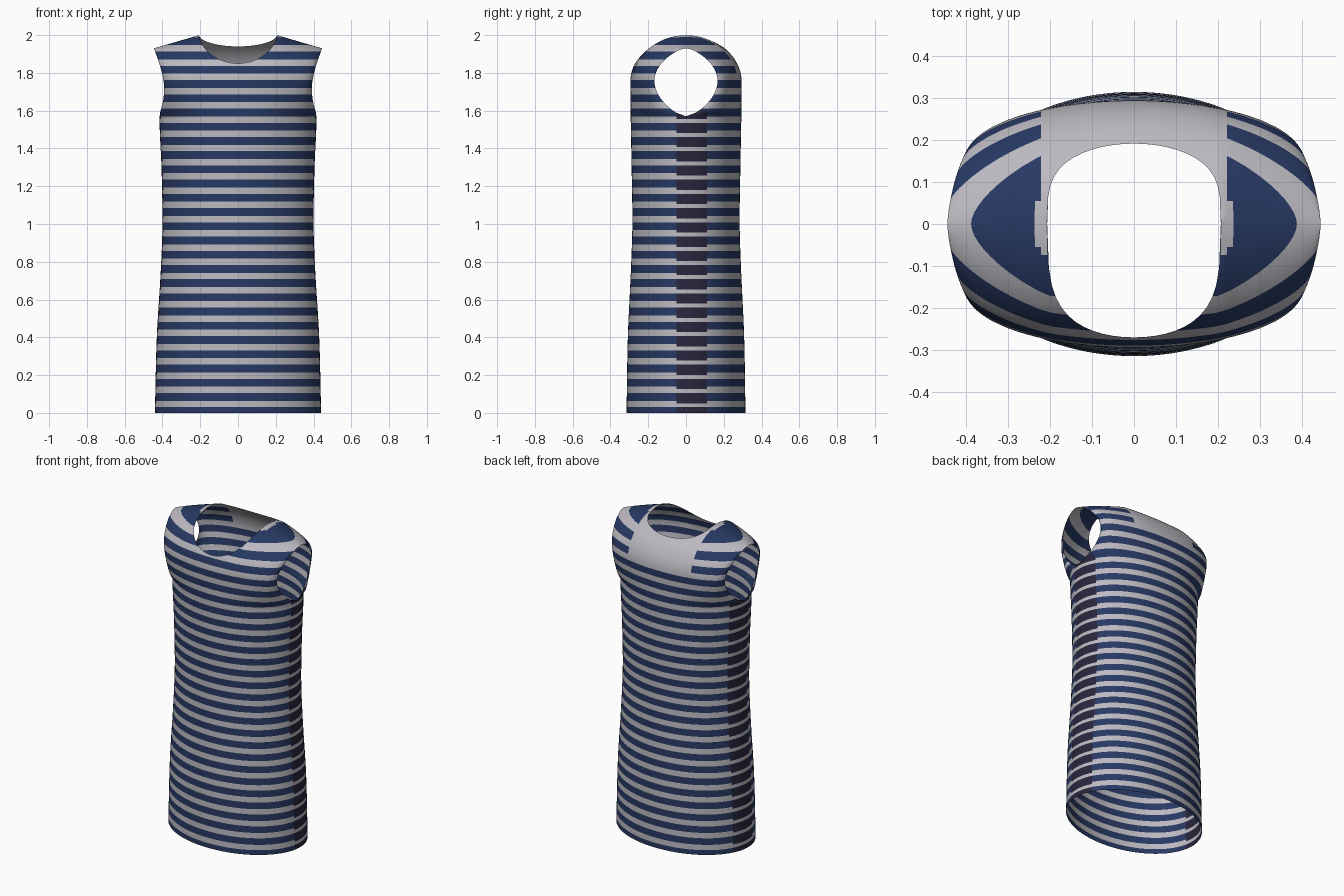
import bpy, bmesh, math

if "Cube" in bpy.data.objects:
    bpy.data.objects.remove(bpy.data.objects["Cube"])

ARM, TOP = 1.57, 2.0            # underarm height, shoulder height
PERIOD, START, LIGHT, THIN = 0.0753, 0.03, 0.034, 0.021   # stripe layout
NECK_X = 0.207


def curve(points, z):
    """Smooth (Catmull-Rom style) lookup of a value by height."""
    n = len(points)
    i = 0
    while i < n - 2 and z > points[i + 1][0]:
        i += 1
    (z0, v0), (z1, v1) = points[i], points[i + 1]

    def slope(k):
        a, b = points[max(k - 1, 0)], points[min(k + 1, n - 1)]
        return (b[1] - a[1]) / (b[0] - a[0])
    h = z1 - z0
    t = min(max((z - z0) / h, 0), 1)
    return ((2*t**3 - 3*t*t + 1) * v0 + (t**3 - 2*t*t + t) * h * slope(i)
            + (3*t*t - 2*t**3) * v1 + (t**3 - t*t) * h * slope(i + 1))


HALF_WIDTH = [(0, .44), (.4, .43), (.75, .409), (1, .40), (1.3, .405), (1.57, .415),
              (1.66, .397), (1.75, .391), (1.86, .408), (2, .445)]
HALF_DEPTH = [(0, .315), (.4, .308), (.75, .292), (1, .284), (1.3, .288), (1.57, .293), (1.75, .295)]


def surface(phi, z, side):
    """Point on the front (-1) or back (+1) panel."""
    e = curve(HALF_WIDTH, z)
    d = curve(HALF_DEPTH, min(z, 1.75))
    a, t = 0.0, 0.0
    if z > 1.75:                # rounded shoulder dome
        d *= math.sqrt(max(0, 1 - ((z - 1.75) / .25) ** 2))
    if z > ARM:                 # armhole opening
        t = min((z - ARM) / (TOP - ARM), 1)
        a = min(.167 * max(0, math.sin(math.pi * t)) ** .65, d)
    x = e * math.sin(phi)
    y = a + (d - a) * math.cos(phi)
    drop = .07 * min(max((abs(x) - .205) / .24, 0), 1) * t   # sloping shoulder
    return (x, side * y, z - drop)


# column angles, with a column exactly on each neck corner
pn = math.asin(NECK_X / .445)
half = [pn * math.sin(math.pi / 2 * i / 12) for i in range(13)]
half += [pn + (math.pi / 2 - pn) * i / 14 for i in range(1, 15)]
columns = [-p for p in reversed(half[1:])] + half
LOW, HIGH = 30, 30

bm = bmesh.new()
for side, depth in ((-1, .15), (1, .06)):
    grid = []
    for phi in columns:
        end = TOP
        if abs(phi) < pn - 1e-6:        # neckline scoop
            r = math.sin(abs(phi)) / math.sin(pn)
            end = TOP - depth * math.sqrt(1 - r * r)
        zs = [ARM * i / LOW for i in range(LOW)]
        zs += [ARM + (end - ARM) * math.sin(math.pi / 2 * k / HIGH) for k in range(HIGH + 1)]
        grid.append([bm.verts.new(surface(phi, z, side)) for z in zs])
    for a, b in zip(grid, grid[1:]):
        for j in range(LOW + HIGH):
            q = [a[j], b[j], b[j + 1], a[j + 1]]
            bm.faces.new(q if side < 0 else q[::-1])
bmesh.ops.remove_doubles(bm, verts=bm.verts[:], dist=2e-4)


def cut(co, no):
    bmesh.ops.bisect_plane(bm, geom=bm.verts[:] + bm.edges[:] + bm.faces[:],
                           dist=1e-5, plane_co=co, plane_no=no)


# cut lines for stripes, side panels and back yoke
SIDE_A, SIDE_B, YOKE_X, YOKE_Z = -.05, .11, .222, 1.775
for i in range(26):
    for off in (0, THIN, LIGHT):
        cut((0, 0, START + i * PERIOD + off), (0, 0, 1))
cut((0, SIDE_A, 0), (0, 1, 0))
cut((0, SIDE_B, 0), (0, 1, 0))
cut((YOKE_X, 0, 0), (1, 0, 0))
cut((-YOKE_X, 0, 0), (1, 0, 0))
cut((0, 0, YOKE_Z), (0, 0, 1))

# colours by height and position
for f in bm.faces:
    c = f.calc_center_median()
    f.smooth = True
    ph = (c.z - START) % PERIOD
    flank = SIDE_A < c.y < SIDE_B and c.z < ARM + .03
    light = c.z > START and ph < (THIN if flank else LIGHT)
    if c.y > 0.03 and abs(c.x) < YOKE_X and c.z > YOKE_Z:
        light = True
    f.material_index = 0 if light else (2 if flank else 1)

mesh = bpy.data.meshes.new("sleeveless_top")
bm.to_mesh(mesh)
bm.free()
for name, col in (("light grey", (.50, .49, .53, 1)),
                  ("navy blue", (.020, .040, .125, 1)),
                  ("dark plum", (.022, .019, .046, 1))):
    m = bpy.data.materials.new(name)
    m.diffuse_color = col
    m.use_nodes = True
    m.node_tree.nodes["Principled BSDF"].inputs["Base Color"].default_value = m.diffuse_color
    mesh.materials.append(m)
obj = bpy.data.objects.new("sleeveless_top", mesh)
bpy.context.collection.objects.link(obj)
bpy.context.view_layer.objects.active = obj
obj.select_set(True)
bpy.ops.object.shade_smooth_by_angle(angle=math.radians(50))
